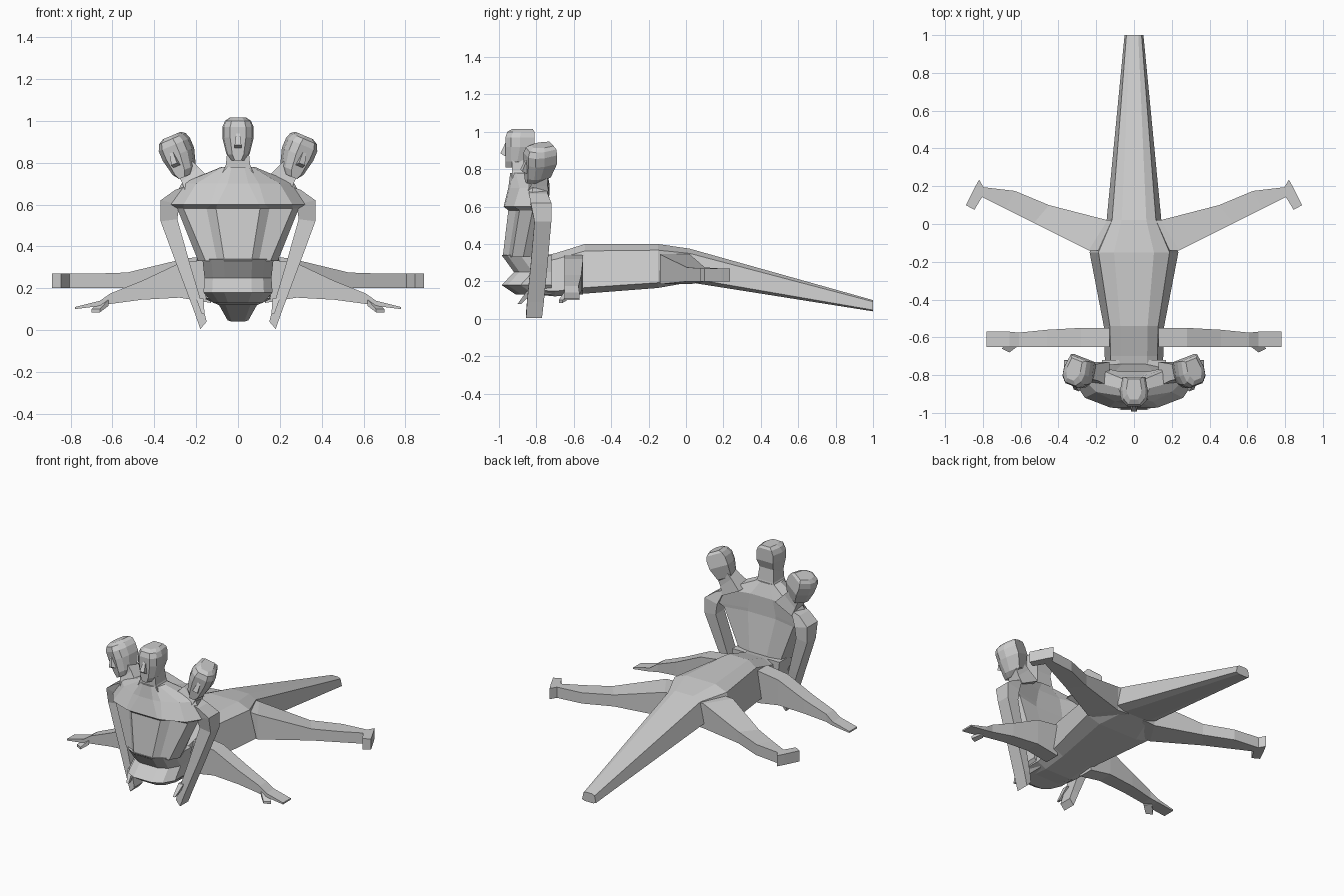
import bpy, bmesh
from math import radians
from mathutils import Matrix, Vector

if "Cube" in bpy.data.objects:
    bpy.data.objects.remove(bpy.data.objects["Cube"], do_unlink=True)

GREY = (0.6, 0.6, 0.6, 1)
mat = bpy.data.materials.new("plain grey")
mat.use_nodes = True
mat.diffuse_color = GREY
mat.node_tree.nodes["Principled BSDF"].inputs["Base Color"].default_value = GREY


def loft(name, rings, mirror=False, matrix=None):
    """Skin a list of equal-length rings and cap both ends."""
    bm = bmesh.new()
    vs = [[bm.verts.new(p) for p in ring] for ring in rings]
    n = len(vs[0])
    for a, b in zip(vs, vs[1:]):
        for i in range(n):
            j = (i + 1) % n
            bm.faces.new((a[i], a[j], b[j], b[i]))
    bm.faces.new(vs[0])
    bm.faces.new(vs[-1])
    if matrix:
        bm.transform(matrix)
    bmesh.ops.recalc_face_normals(bm, faces=bm.faces)
    me = bpy.data.meshes.new(name)
    bm.to_mesh(me)
    bm.free()
    me.materials.append(mat)
    ob = bpy.data.objects.new(name, me)
    bpy.context.collection.objects.link(ob)
    if mirror:
        ob.modifiers.new("mirror", 'MIRROR').use_mirror_merge = False
    return ob


def both(half):
    """Close a half outline into a symmetric ring."""
    return half + [(-x, y, z) for x, y, z in reversed(half)]


def level(z, pts):
    return both([(x, y, z) for x, y in pts])


def flat_ring(front, back, z0, z1):
    """Upright quad for a limb that runs sideways."""
    return [(*front, z0), (*back, z0), (*back, z1), (*front, z1)]


def down_ring(x0, x1, y0, y1, z0, z1):
    """Quad for a limb that runs downward, inner height z0, outer z1."""
    return [(x0, y0, z0), (x1, y0, z1), (x1, y1, z1), (x0, y1, z0)]


# Long body and tail: y, half width, top, bottom
body = [(-.80, .15, .33, .13), (-.70, .155, .35, .12), (-.54, .16, .40, .135),
        (-.15, .235, .40, .165), (.02, .145, .375, .195), (1, .05, .10, .04)]
loft("body_and_tail", [both([(w * .45, y, t), (w * .8, y, t - (t - b) * .14),
                             (w, y, b + (t - b) * .12), (w * .6, y, b)])
                       for y, w, t, b in body])

# Open prow under the waist: height, half width, front
prow = [(.34, .17, -.985), (.25, .16, -.92), (.18, .165, -.985), (.13, .12, -.91)]
loft("prow", [level(z, [(w * .4, f), (w * .75, f + .03), (w, f + .1), (w, -.72)])
              for z, w, f in prow])

# Torso with raised centre panel and overhanging chest
loft("torso", [
    level(.33, [(.065, -.98), (.10, -.95), (.155, -.93), (.19, -.87), (.15, -.76), (.06, -.74)]),
    level(.58, [(.105, -.95), (.15, -.91), (.26, -.89), (.29, -.82), (.25, -.75), (.10, -.78)]),
    level(.60, [(.10, -.975), (.13, -.97), (.26, -.92), (.32, -.83), (.28, -.74), (.10, -.78)]),
    level(.70, [(.05, -.95), (.10, -.94), (.20, -.89), (.27, -.82), (.25, -.74), (.08, -.78)]),
    level(.78, [(.03, -.94), (.05, -.93), (.07, -.91), (.08, -.87), (.06, -.82), (.03, -.81)])])

# Heads: height, half width, front, back
head = [(.81, .03, -.965, -.90), (.84, .055, -.965, -.84), (.92, .075, -.965, -.81),
        (.97, .075, -.965, -.81), (1.0, .062, -.955, -.81), (1.015, .04, -.93, -.82)]
head_rings = [level(z, [(w * .5, f), (w * .9, f + .03), (w, (f + b) / 2),
                        (w * .8, b)]) for z, w, f, b in head]
nose_rings = [level(z, [(w, f), (w, -.95)])
              for z, w, f in [(.87, .018, -.97), (.885, .016, -.992), (.94, .009, -.966)]]
centre = Vector((0, -.89, .91))
pose = (Matrix.Translation((.283, -.785, .83)) @ Matrix.Rotation(radians(23), 4, 'Y')
        @ Matrix.Rotation(radians(20), 4, 'Z') @ Matrix.Translation(-centre))
for part, rings in (("head", head_rings), ("nose", nose_rings)):
    loft("middle_" + part, rings)
    loft("side_" + part, rings, True, pose)

# Necks
loft("middle_neck", [level(z, [(w, f), (w, b)]) for z, w, f, b in
                     [(.75, .075, -.93, -.81), (.79, .058, -.93, -.82), (.87, .05, -.93, -.83)]])
loft("side_neck", [down_ring(.13, .25, -.86, -.73, .72, .66),
                   down_ring(.19, .27, -.83, -.74, .78, .71),
                   down_ring(.23, .30, -.82, -.74, .82, .78)], True)

# Upper arms hanging from the shoulders to pointed hands
loft("upper_arm", [down_ring(.24, .30, -.84, -.74, .69, .67),
                   down_ring(.28, .37, -.83, -.72, .60, .62),
                   down_ring(.29, .37, -.81, -.72, .53, .52),
                   down_ring(.225, .285, -.83, -.74, .30, .29),
                   down_ring(.165, .21, -.85, -.76, .10, .09),
                   down_ring(.15, .18, -.855, -.77, .04, .005)], True)
loft("upper_thumb", [down_ring(.165, .20, -.85, -.81, .15, .15),
                     down_ring(.16, .175, -.90, -.88, .08, .08)], True)

# Lower arms reaching sideways
loft("lower_arm", [flat_ring((x, -.65), (x, b), z0, z1) for x, b, z0, z1 in
                   [(.13, -.55, .13, .34), (.28, -.55, .155, .32), (.46, -.56, .145, .235),
                    (.61, -.575, .125, .175), (.66, -.57, .115, .14), (.78, -.57, .10, .11)]], True)
loft("lower_thumb", [flat_ring((.62, -.65), (.65, -.61), .115, .145),
                     flat_ring((.66, -.68), (.70, -.66), .085, .10)], True)

# Legs and feet
loft("leg", [flat_ring((.10, -.14), (.06, .02), .19, .35),
             flat_ring((.24, -.14), (.14, .02), .185, .345),
             flat_ring((.53, .005), (.45, .10), .20, .275),
             flat_ring((.68, .08), (.63, .175), .20, .27),
             flat_ring((.82, .15), (.80, .195), .20, .27)], True)
loft("foot", [flat_ring((.785, .175), (.82, .235), .20, .27),
              flat_ring((.80, .15), (.845, .19), .20, .27),
              flat_ring((.845, .075), (.89, .10), .20, .27)], True)
